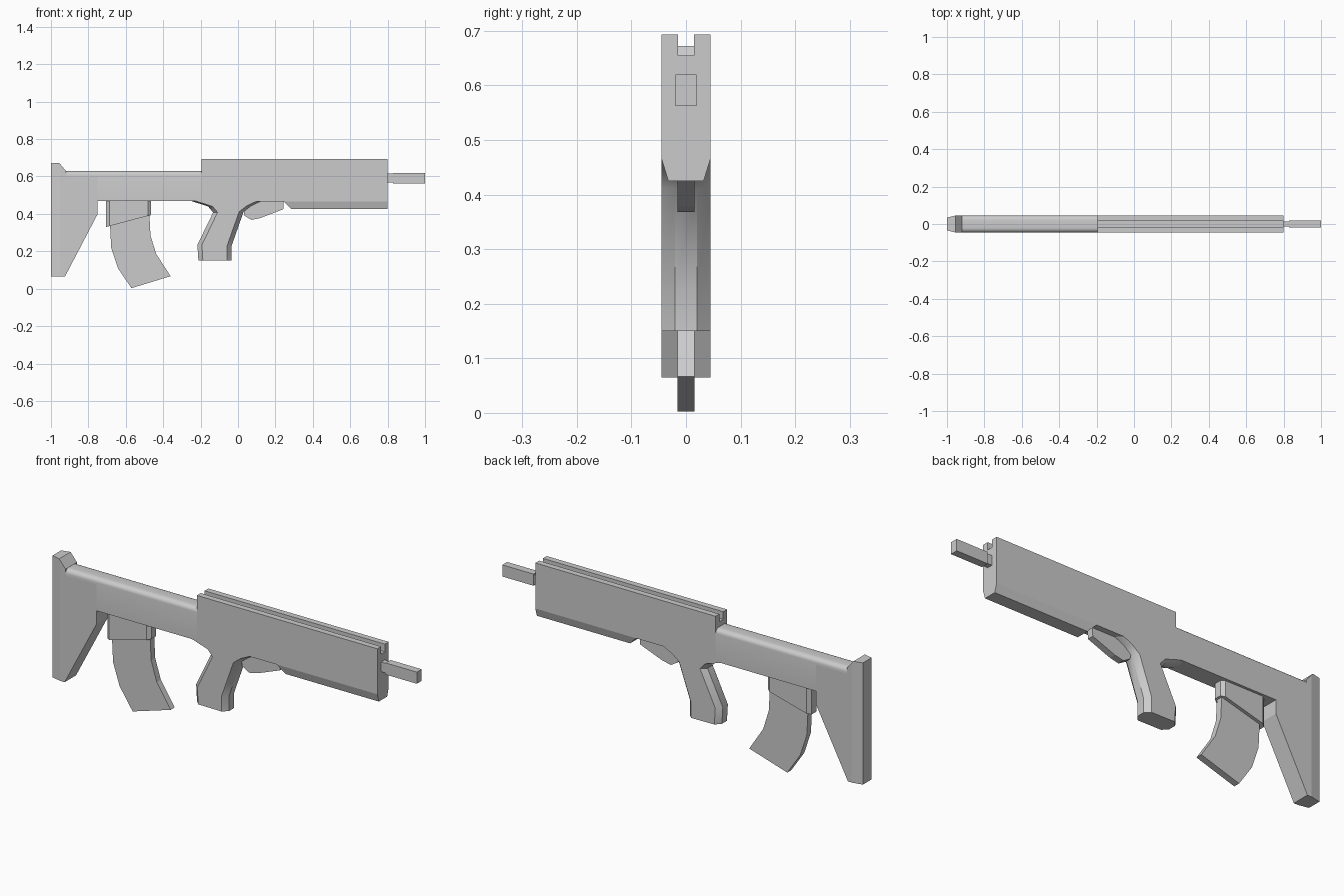
import bpy, bmesh, math

if "Cube" in bpy.data.objects:
    bpy.data.objects.remove(bpy.data.objects["Cube"])

W = 0.045  # half width of the body


def finish(name, bm, smooth=None):
    bmesh.ops.recalc_face_normals(bm, faces=bm.faces[:])
    mesh = bpy.data.meshes.new(name)
    bm.to_mesh(mesh)
    bm.free()
    ob = bpy.data.objects.new(name, mesh)
    bpy.context.collection.objects.link(ob)
    if smooth:
        bpy.ops.object.select_all(action='DESELECT')
        ob.select_set(True)
        bpy.context.view_layer.objects.active = ob
        bpy.ops.object.shade_smooth_by_angle(angle=math.radians(smooth))
    return ob


def loft(rings):
    """Closed skin through rings of equal point count, capped at both ends."""
    bm = bmesh.new()
    vs = [[bm.verts.new(p) for p in r] for r in rings]
    n = len(vs[0])
    for a, b in zip(vs, vs[1:]):
        for i in range(n):
            j = (i + 1) % n
            bm.faces.new((a[i], a[j], b[j], b[i]))
    bm.faces.new(vs[0])
    bm.faces.new(vs[-1])
    return bm


def side_prism(profile, half):
    return loft([[(x, y, z) for x, z in profile] for y in (-half, half)])


def long_prism(half_section, x0, x1):
    """Mirror a (y, z) half section and run it along x."""
    sec = half_section + [(-y, z) for y, z in reversed(half_section)]
    return loft([[(x, y, z) for y, z in sec] for x in (x0, x1)])


def chamfered(rows, half, flat, cut):
    """Loft octagons through rows of (back x, back z, front x, front z)."""
    rings = []
    for xb, zb, xf, zf in rows:
        def pt(d, y):
            t = d / (xf - xb)
            return (xb + d, y, zb + (zf - zb) * t)
        L = xf - xb
        right = [(0, flat), (cut, half), (L - cut, half), (L, flat)]
        rings.append([pt(d, y) for d, y in right] +
                     [pt(d, -y) for d, y in reversed(right)])
    return loft(rings)


# Shoulder stock with narrowed rear edges
bm = side_prism([(-1, .065), (-.925, .065), (-.75, .40), (-.75, .468),
                 (-.75, .60), (-.92, .60), (-.92, .63), (-.955, .672), (-1, .672)], W)
bmesh.ops.bisect_plane(bm, geom=bm.verts[:] + bm.edges[:] + bm.faces[:],
                       plane_co=(-.948, 0, 0), plane_no=(1, 0, 0))
for v in bm.verts:
    if v.co.x < -.99:
        v.co.y *= .76
finish("stock", bm)

# Rear body with rounded top edges
arc = [(W - .025 * (1 - math.cos(a)), .608 + .022 * math.sin(a))
       for a in [math.pi / 2 * i / 5 for i in range(6)]]
finish("rear_body", long_prism([(W, .468)] + arc, -.93, -.195), 35)

# Front body with a channel along the top
finish("front_body", long_prism([(W, .466), (W, .693), (.015, .693), (.015, .655)],
                                -.195, .80))

# Tapered underside of the fore end
bm = side_prism([(.245, .466), (.285, .425), (.80, .425), (.80, .466)], W)
for v in bm.verts:
    if v.co.z < .43:
        v.co.y *= .72
finish("fore_end_base", bm)

# Barrel neck and square barrel
for name, x0, x1, hy, hz in [("barrel_neck", .79, .83, .014, .024),
                             ("barrel", .828, 1.0, .019, .029)]:
    finish(name, long_prism([(hy, .591 - hz), (hy, .591 + hz)], x0, x1))

# Curved grip
finish("grip", chamfered([(-.25, .469, .125, .469), (-.16, .44, .07, .443),
                          (-.133, .408, .03, .412), (-.217, .235, -.035, .227),
                          (-.212, .152, -.035, .15)], W, .02, .024), 35)

# Trigger block
finish("trigger", side_prism([(.02, .468), (.035, .39), (.072, .368), (.12, .378),
                              (.242, .425), (.245, .468)], .016))

# Magazine well and curved magazine
finish("magazine_well", chamfered([(-.706, .47, -.464, .47),
                                   (-.706, .33, -.464, .394)], .032, .018, .018))
finish("magazine", side_prism([(-.685, .36), (-.678, .22), (-.642, .11), (-.57, .003),
                               (-.36, .067), (-.437, .185), (-.468, .285),
                               (-.475, .42)], .016))
